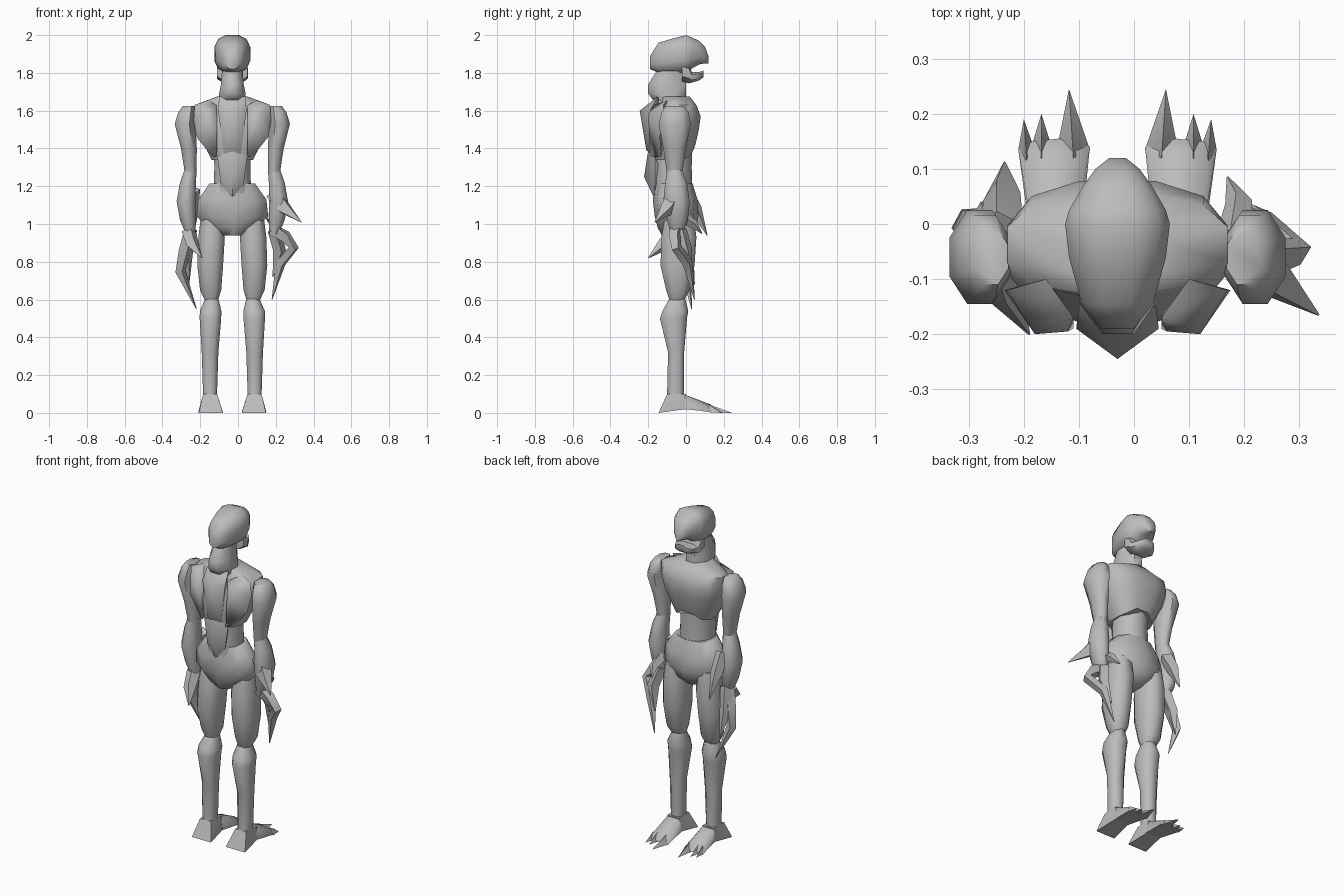
import bpy
import bmesh
import math
from mathutils import Vector

CENTRE_X = -0.03   # the body's mirror plane
cube = bpy.data.objects.get("Cube")
if cube:
    bpy.data.objects.remove(cube, do_unlink=True)

grey = bpy.data.materials.new("plain grey")
grey.use_nodes = True
colour = (0.5, 0.5, 0.5, 1)
grey.diffuse_color = colour
grey.node_tree.nodes["Principled BSDF"].inputs["Base Color"].default_value = colour
parts = []


def finish(name, bm, mirror):
    """Turn a bmesh into a named object, mirrored if it is one of a pair."""
    bmesh.ops.recalc_face_normals(bm, faces=bm.faces[:])
    mesh = bpy.data.meshes.new(name)
    bm.to_mesh(mesh)
    bm.free()
    mesh.materials.append(grey)
    obj = bpy.data.objects.new(name, mesh)
    obj.location.x = CENTRE_X
    bpy.context.collection.objects.link(obj)
    if mirror:
        obj.modifiers.new("other side", "MIRROR")
    parts.append(obj)


def skin(bm, rings):
    """Bridge consecutive rings of points and cap both ends."""
    loops = [[bm.verts.new(p) for p in ring] for ring in rings]
    for low, high in zip(loops, loops[1:]):
        for i in range(len(low)):
            j = (i + 1) % len(low)
            bm.faces.new((low[i], low[j], high[j], high[i]))
    bm.faces.new(loops[0])
    bm.faces.new(loops[-1])


def loft(name, rings, axis="z", sides=8, mirror=False, power=1, arch=0):
    """Rings: position on axis, centre x, half width, then low and high limits.
    A power under one squares the section; arch lifts the first ring's front."""
    bm = bmesh.new()
    points = []
    limit = math.cos(math.pi / sides)
    for t, cx, half, low, high in rings:
        ring = []
        for i in range(sides):
            a = math.tau * (i + 0.5) / sides
            c, s = [math.copysign(abs(w / limit) ** power, w)
                    for w in (math.cos(a), math.sin(a))]
            x = cx + half * c
            other = (low + high) / 2 + (high - low) / 2 * s
            lift = 0 if points else arch * max(s, 0) * (1 - abs(c))
            ring.append((x, other, t + lift) if axis == "z" else (x, t, other))
        points.append(ring)
    skin(bm, points)
    finish(name, bm, mirror)


def hull(name, points, mirror=False, both=()):
    """Convex plate; the points in 'both' are repeated on the other side of x."""
    bm = bmesh.new()
    for p in points:
        bm.verts.new(p)
    for x, y, z in both:
        bm.verts.new((x, y, z))
        bm.verts.new((-x, y, z))
    bmesh.ops.convex_hull(bm, input=bm.verts[:])
    loose = [v for v in bm.verts if not v.link_faces]
    bmesh.ops.delete(bm, geom=loose, context="VERTS")
    finish(name, bm, mirror)


def claw(name, path):
    """Bent tapering spike with a four-sided section: x, y, z, radius."""
    bm = bmesh.new()
    centres = [Vector(p[:3]) for p in path]
    rings = []
    for i, p in enumerate(path):
        along = centres[min(i + 1, len(path) - 1)] - centres[max(i - 1, 0)]
        u = along.cross(Vector((1, 0.3, 0))).normalized()
        v = along.cross(u).normalized()
        r = max(p[3], 0.002)
        rings.append([centres[i] + u * r, centres[i] + v * r,
                      centres[i] - u * r, centres[i] - v * r])
    skin(bm, rings)
    finish(name, bm, False)


# Head, with an open mouth between cranium and jaw
loft("cranium", [(-.19, 0, .03, 1.82, 1.89), (-.145, 0, .065, 1.8, 1.96),
                 (-.06, 0, .088, 1.8, 1.985), (0, 0, .095, 1.8, 2),
                 (.025, 0, .088, 1.82, 1.99), (.07, 0, .062, 1.845, 1.97),
                 (.1, 0, .04, 1.85, 1.94), (.12, 0, .015, 1.85, 1.885)],
     axis="y", sides=12, power=.75)
loft("jaw", [(-.02, 0, .08, 1.755, 1.86), (.015, 0, .082, 1.745, 1.85),
             (.03, 0, .075, 1.748, 1.805), (.07, 0, .055, 1.76, 1.805),
             (.092, 0, .035, 1.775, 1.812)], axis="y", power=.8)
loft("neck", [(1.65, 0, .07, -.17, 0), (1.69, 0, .07, -.2, 0),
              (1.74, 0, .06, -.2, 0), (1.81, 0, .055, -.155, -.01)])

# Torso
loft("chest", [(1.34, 0, .11, -.17, .037), (1.42, 0, .15, -.18, .05),
               (1.5, 0, .185, -.18, .068), (1.57, 0, .2, -.17, .078),
               (1.63, 0, .2, -.13, .055), (1.675, 0, .08, -.14, .02)],
     sides=12, power=.8, arch=.07)
loft("abdomen", [(1.16, 0, .1, -.17, .03), (1.3, 0, .095, -.17, .025),
                 (1.43, 0, .1, -.17, .03)], sides=10)
loft("pelvis", [(.94, 0, .055, -.125, .01), (.98, 0, .12, -.145, .045),
                (1.04, 0, .19, -.16, .06), (1.13, 0, .18, -.17, .055),
                (1.215, 0, .12, -.155, .03)], sides=10)

# Back plates
hull("shoulder_blades", [(.2, -.12, 1.63), (.13, -.1, 1.655), (.08, -.17, 1.63),
                         (.15, -.2, 1.58), (.09, -.195, 1.5), (.08, -.19, 1.36),
                         (.1, -.13, 1.35), (.19, -.14, 1.46), (.205, -.12, 1.55)],
     mirror=True)
hull("upper_spine_plate", [(0, -.245, 1.6), (0, -.21, 1.39), (0, -.1, 1.5)],
     both=[(.07, -.15, 1.675), (.075, -.19, 1.6), (.045, -.18, 1.37)])
hull("lower_spine_plate", [(0, -.2, 1.39), (0, -.222, 1.25), (0, -.17, 1.14)],
     both=[(.08, -.165, 1.36), (.06, -.165, 1.21), (.03, -.1, 1.2)])

# Arms
loft("upper_arms", [(1.26, .22, .03, -.1, -.02), (1.4, .23, .042, -.12, 0),
                    (1.53, .25, .055, -.145, .025), (1.59, .24, .047, -.13, .015),
                    (1.625, .23, .032, -.11, -.01)], mirror=True)
loft("forearms", [(.945, .22, .025, -.08, -.02), (1.02, .235, .042, -.1, .01),
                  (1.12, .245, .05, -.12, .02), (1.22, .235, .042, -.11, .005),
                  (1.29, .22, .032, -.1, -.02)], mirror=True)

# Forearm spikes and hands, posed differently on each side
claw("left_forearm_spike", [(.22, -.05, 1.16, .05), (.28, -.1, 1.08, .04),
                            (.365, -.165, 1.01, 0)])
claw("right_forearm_spike", [(-.21, -.01, 1.18, .04), (-.21, .05, 1.08, .035),
                             (-.205, .112, .94, 0)])
claw("left_long_finger", [(.21, -.05, .97, .04), (.28, -.06, .935, .035),
                          (.325, -.05, .875, .028), (.255, .01, .79, .028),
                          (.21, .045, .6, 0)])
claw("left_inner_finger", [(.22, -.03, .97, .035), (.25, 0, .86, .035),
                           (.215, .03, .72, 0)])
claw("left_thumb", [(.21, -.03, 1.04, .035), (.22, .04, 1, .025), (.2, .085, .95, 0)])
claw("right_long_finger", [(-.22, -.05, .97, .035), (-.25, -.02, .86, .035),
                           (-.275, 0, .75, .028), (-.19, .03, .55, 0)])
claw("right_inner_finger", [(-.22, -.03, .97, .035), (-.24, .01, .84, .032),
                            (-.23, .045, .68, 0)])
claw("right_thumb", [(-.23, -.05, .96, .04), (-.21, -.12, .89, .035),
                     (-.16, -.2, .82, 0)])

# Legs
loft("thighs", [(.59, .11, .033, -.085, -.015), (.65, .115, .056, -.105, .02),
                (.78, .117, .068, -.135, .045), (.93, .11, .07, -.13, .055),
                (1.05, .11, .055, -.11, .04)], mirror=True, power=.85)
loft("shins", [(.1, .118, .037, -.1, -.01), (.32, .118, .044, -.095, -.01),
               (.5, .116, .057, -.138, .005), (.54, .115, .057, -.125, .012),
               (.61, .108, .033, -.085, -.005)], mirror=True, power=.85)

# Feet: heel block, sloping instep and three toes
hull("heels", [(.178, -.145, 0), (.05, -.145, 0), (.16, 0, .02), (.07, 0, .02),
               (.155, -.1, .1), (.08, -.1, .1), (.155, 0, .1), (.08, 0, .1)],
     mirror=True)
hull("insteps", [(.16, -.01, .02), (.065, -.01, .02), (.155, -.01, .098),
                 (.08, -.01, .098), (.18, .135, .005), (.05, .14, .005),
                 (.155, .15, .01), (.106, .155, .01), (.165, .13, .035),
                 (.085, .13, .045)], mirror=True)
toes = [("outer_toes", .165, .015, .17, .19), ("middle_toes", .138, .02, .138, .2),
        ("inner_toes", .08, .03, .088, .245)]
for name, knuckle, half, tip, reach in toes:
    hull(name, [(knuckle - half, .135, .002), (knuckle + half, .135, .002),
                (knuckle, .12, .045), (knuckle, .08, .01), (tip, reach, 0)],
         mirror=True)

# Smooth shading, keeping the hard creases
bpy.ops.object.select_all(action="DESELECT")
for obj in parts:
    obj.select_set(True)
bpy.context.view_layer.objects.active = parts[0]
bpy.ops.object.shade_smooth_by_angle(angle=math.radians(55))
